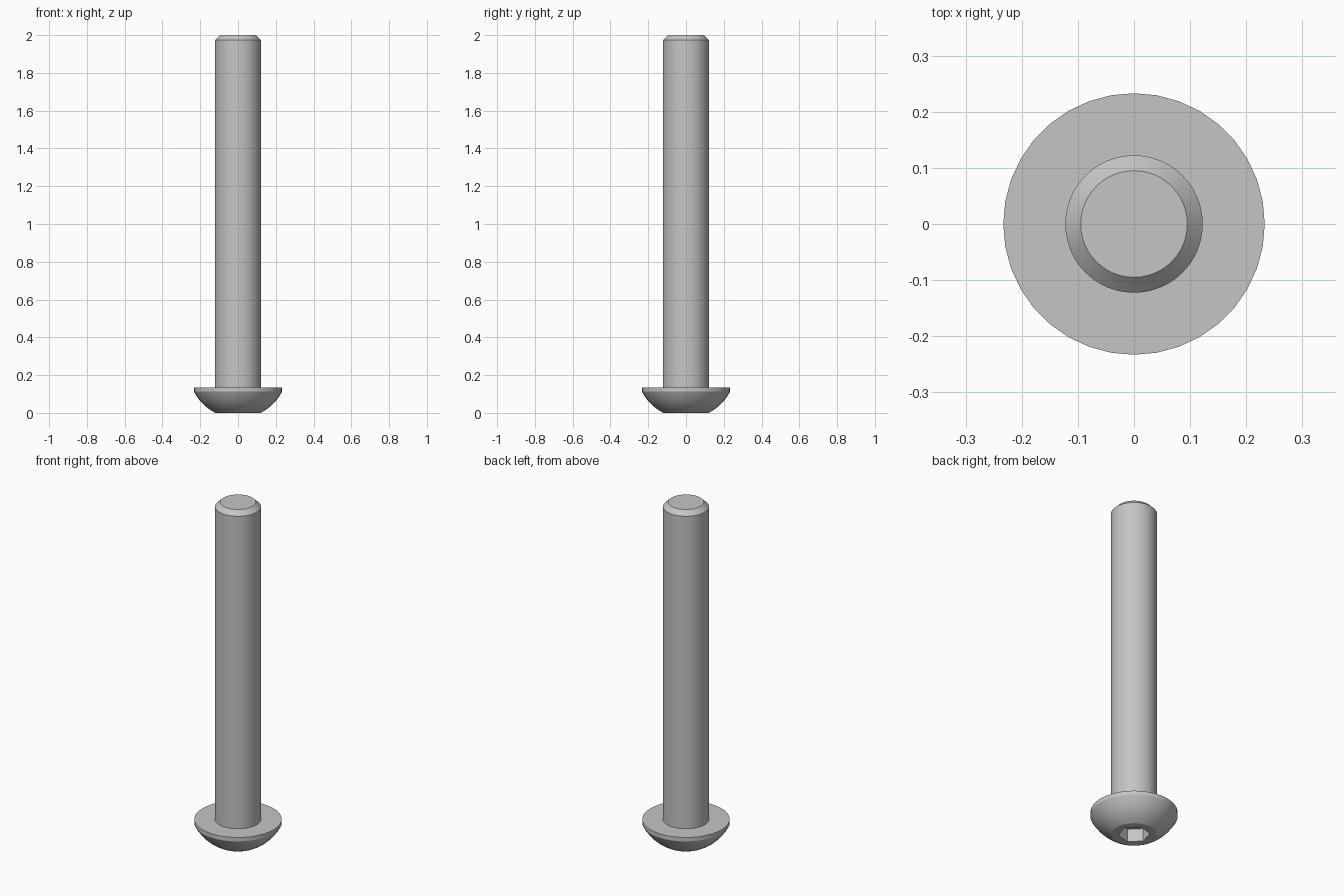
import bpy, bmesh, math
from mathutils import Vector

cube = bpy.data.objects.get("Cube")
if cube:
    bpy.data.objects.remove(cube, do_unlink=True)

steel = bpy.data.materials.new("grey_steel")
steel.use_nodes = True
GREY = (0.56, 0.56, 0.56, 1)
steel.diffuse_color = GREY
steel.node_tree.nodes["Principled BSDF"].inputs["Base Color"].default_value = GREY


def add_object(name, bm):
    bmesh.ops.recalc_face_normals(bm, faces=bm.faces)
    mesh = bpy.data.meshes.new(name)
    bm.to_mesh(mesh)
    bm.free()
    mesh.materials.append(steel)
    obj = bpy.data.objects.new(name, mesh)
    bpy.context.collection.objects.link(obj)
    return obj


def lathe(name, profile, segments):
    """Revolve (radius, height) points around the z axis."""
    bm = bmesh.new()
    verts = [bm.verts.new((r, 0, z)) for r, z in profile]
    edges = [bm.edges.new(pair) for pair in zip(verts, verts[1:])]
    bmesh.ops.spin(bm, geom=verts + edges, cent=(0, 0, 0), axis=(0, 0, 1),
                   angle=math.tau, steps=segments)
    bmesh.ops.remove_doubles(bm, verts=bm.verts, dist=1e-5)
    return add_object(name, bm)


def select_only(obj):
    bpy.ops.object.select_all(action='DESELECT')
    obj.select_set(True)
    bpy.context.view_layer.objects.active = obj


# Domed head: flat underside, rounded flank, thin straight rim
HEAD_R, FLAT_R, RIM_Z, HEAD_TOP = 0.233, 0.12, 0.112, 0.135
low, high = Vector((FLAT_R, 0)), Vector((HEAD_R, RIM_Z))
chord = high - low
outward = Vector((chord.y, -chord.x)).normalized()
STEPS, BULGE = 6, 0.0125
dome = []
for i in range(STEPS + 1):
    t = i / STEPS
    p = low + chord * t + outward * (BULGE * 4 * t * (1 - t))
    dome.append((p.x, p.y))
head = lathe("head", [(0, 0)] + dome + [(HEAD_R, HEAD_TOP), (0, HEAD_TOP)], 36)

# Shank with a chamfered tip
SHANK_R = 0.1225
shank = lathe("shank", [(0, 0.12), (SHANK_R, 0.12), (SHANK_R, 1.973),
                        (0.095, 2), (0, 2)], 48)

# Hexagonal socket sunk into the underside of the head
SOCKET_R, SOCKET_DEPTH = 0.085, 0.076
bm = bmesh.new()
bmesh.ops.create_cone(bm, cap_ends=True, segments=6, radius1=SOCKET_R,
                      radius2=SOCKET_R, depth=2 * SOCKET_DEPTH)
# Turn a corner onto the diagonal
corner = max(bm.verts, key=lambda v: v.co.x)
turn = math.radians(135) - math.atan2(corner.co.y, corner.co.x)
for v in bm.verts:
    x, y = v.co.x, v.co.y
    v.co.x = x * math.cos(turn) - y * math.sin(turn)
    v.co.y = x * math.sin(turn) + y * math.cos(turn)
cutter = add_object("socket_cutter", bm)
cutter.hide_render = True

cut = head.modifiers.new("socket", 'BOOLEAN')
cut.operation = 'DIFFERENCE'
cut.solver = 'EXACT'
cut.object = cutter
select_only(head)
bpy.ops.object.modifier_apply(modifier=cut.name)
bpy.data.objects.remove(cutter, do_unlink=True)

# Smooth round surfaces, crisp edges
for obj in (head, shank):
    select_only(obj)
    bpy.ops.object.shade_smooth_by_angle(angle=math.radians(20))
